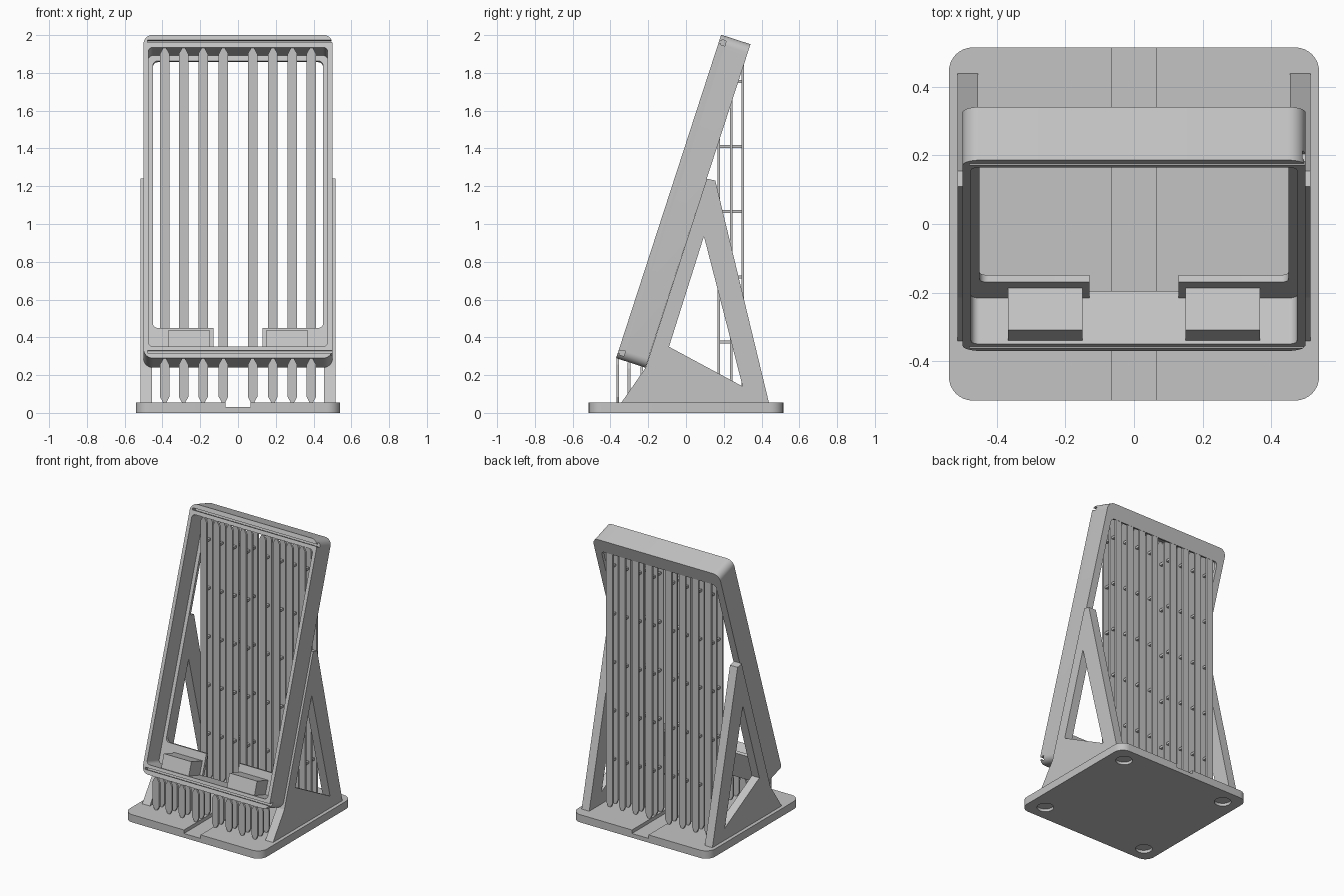
import bpy, bmesh, math
from mathutils import Matrix, Vector

if "Cube" in bpy.data.objects:
    bpy.data.objects.remove(bpy.data.objects["Cube"], do_unlink=True)

grey = bpy.data.materials.new("light_grey")
grey.use_nodes = True
grey.diffuse_color = (0.55, 0.55, 0.55, 1)
grey.node_tree.nodes["Principled BSDF"].inputs["Base Color"].default_value = grey.diffuse_color

TILT = math.radians(72)
FLAT = Matrix.Identity(4)
LEAN = Matrix.Translation((0, -0.37, 0.29)) @ Matrix.Rotation(TILT, 4, 'X')
UPRIGHT = Matrix.Rotation(math.pi / 2, 4, 'X')             # outline in x, z
SIDEWAYS = Matrix(((0, 0, 1, 0), (1, 0, 0, 0), (0, 1, 0, 0), (0, 0, 0, 1)))  # outline in y, z


def prism(name, outline, low, high, matrix=FLAT):
    """Extrude a closed outline between two heights, then place it."""
    bm = bmesh.new()
    face = bm.faces.new([bm.verts.new((a, b, low)) for a, b in outline])
    top = bmesh.ops.extrude_face_region(bm, geom=[face])["geom"]
    bmesh.ops.translate(bm, vec=(0, 0, high - low),
                        verts=[v for v in top if isinstance(v, bmesh.types.BMVert)])
    bm.transform(matrix)
    bmesh.ops.recalc_face_normals(bm, faces=bm.faces)
    mesh = bpy.data.meshes.new(name)
    bm.to_mesh(mesh)
    bm.free()
    mesh.materials.append(grey)
    obj = bpy.data.objects.new(name, mesh)
    bpy.context.collection.objects.link(obj)
    return obj


def rect(x0, x1, y0, y1, radius=0.0, steps=8):
    """Rectangle outline with optional rounded corners."""
    if not radius:
        return [(x0, y0), (x1, y0), (x1, y1), (x0, y1)]
    centres = [(x1 - radius, y1 - radius), (x0 + radius, y1 - radius),
               (x0 + radius, y0 + radius), (x1 - radius, y0 + radius)]
    points = []
    for quarter, (cx, cy) in enumerate(centres):
        for i in range(steps + 1):
            a = (quarter + i / steps) * math.pi / 2
            points.append((cx + radius * math.cos(a), cy + radius * math.sin(a)))
    return points


def cut(obj, cutters):
    """Subtract the cutters one by one and remove them."""
    bpy.context.view_layer.objects.active = obj
    for cutter in cutters:
        cutter.hide_render = True
        mod = obj.modifiers.new("cut", 'BOOLEAN')
        mod.operation, mod.solver, mod.object = 'DIFFERENCE', 'EXACT', cutter
        bpy.ops.object.modifier_apply(modifier=mod.name)
        bpy.data.objects.remove(cutter, do_unlink=True)


def smooth(obj):
    bpy.ops.object.select_all(action='DESELECT')
    obj.select_set(True)
    bpy.context.view_layer.objects.active = obj
    bpy.ops.object.shade_smooth_by_angle(angle=math.radians(30))


# Base plate with a cable groove and four round recesses underneath
BASE_TOP = 0.055
base = prism("base_plate", rect(-0.54, 0.54, -0.515, 0.515, 0.07), 0, BASE_TOP)
cutters = [prism("groove_cutter", rect(-0.065, 0.065, -0.6, 0.6), 0.03, 0.1)]
for x in (-0.42, 0.42):
    for y in (-0.4, 0.4):
        disc = [(x + 0.055 * math.cos(k * math.pi / 12), y + 0.055 * math.sin(k * math.pi / 12))
                for k in range(24)]
        cutters.append(prism("recess_cutter", disc, -0.05, 0.02))
cut(base, cutters)
smooth(base)

# Leaning tray frame: pocket, back window, cable gap and sliding grooves
DEPTH = 0.163
frame = prism("tray_frame", rect(-0.5, 0.5, 0, 1.8, 0.05), -DEPTH, 0, LEAN)
cutters = [
    prism("pocket_cutter", rect(-0.475, 0.475, 0.065, 1.73, 0.025), -0.141, 0.1, LEAN),
    prism("window_cutter", rect(-0.45, 0.45, 0.214, 1.7, 0.025), -0.3, -0.1, LEAN),
    prism("gap_cutter", rect(-0.13, 0.13, 0.065, 0.4), -0.3, -0.1, LEAN),
]
for s in (0.036, 1.763):
    cutters.append(prism("slot_cutter", rect(-0.48, 0.6, s - 0.007, s + 0.007), -0.02, 0.1, LEAN))
    cutters.append(prism("channel_cutter", rect(-0.48, 0.6, s - 0.014, s + 0.014), -0.036, -0.012, LEAN))
cut(frame, cutters)
smooth(frame)

# Rest blocks and side brackets
bracket_outline = [(-0.345, 0.05), (-0.214, 0.239), (0.11, 1.24), (0.155, 1.23), (0.44, 0.05)]
bracket_hole = [(0.095, 0.935), (-0.09, 0.35), (0.3, 0.14)]
for side, sign in (("left", 1), ("right", -1)):
    x0, x1 = sorted((sign * 0.15, sign * 0.367))
    prism(side + "_rest_block", rect(x0, x1, 0.064, 0.161), -0.142, -0.011, LEAN)
    x0, x1 = sorted((sign * 0.455, sign * 0.515))
    bracket = prism(side + "_bracket", bracket_outline, x0, x1, SIDEWAYS)
    cut(bracket, [prism("hole_cutter", bracket_hole, x0 - 0.1, x1 + 0.1, SIDEWAYS)])


# Support bars with tapered ends
def support_bar(name, x, y, top):
    low, high, w, tip = BASE_TOP - 0.002, top, 0.025, 0.008
    half = [(tip, low), (w, low + 0.032), (w, high - 0.032), (tip, high)]
    outline = [(x + a, z) for a, z in half] + [(x - a, z) for a, z in reversed(half)]
    prism(name, outline, -y - 0.007, -y + 0.007, UPRIGHT)


def plane_height(y, s):
    """Height of the frame's cross plane at distance s along the lean."""
    start = LEAN @ Vector((0, s, 0))
    return start.z - (y - start.y) / math.tan(TILT)


for sign in (-1, 1):
    for column in (0.077, 0.185, 0.288, 0.388):
        x = sign * column
        for y in (0.173, 0.24, 0.301):
            support_bar("tall_support", x, y, plane_height(y, 1.73))
        for y in (-0.362, -0.302, -0.235):
            support_bar("short_support", x, y, plane_height(y, 0))
        # Cross ties between the three tall rows
        for z in (0.375, 0.72, 1.065, 1.41, 1.755):
            prism("support_tie", rect(x - 0.009, x + 0.009, 0.166, 0.308), z - 0.008, z + 0.008)
